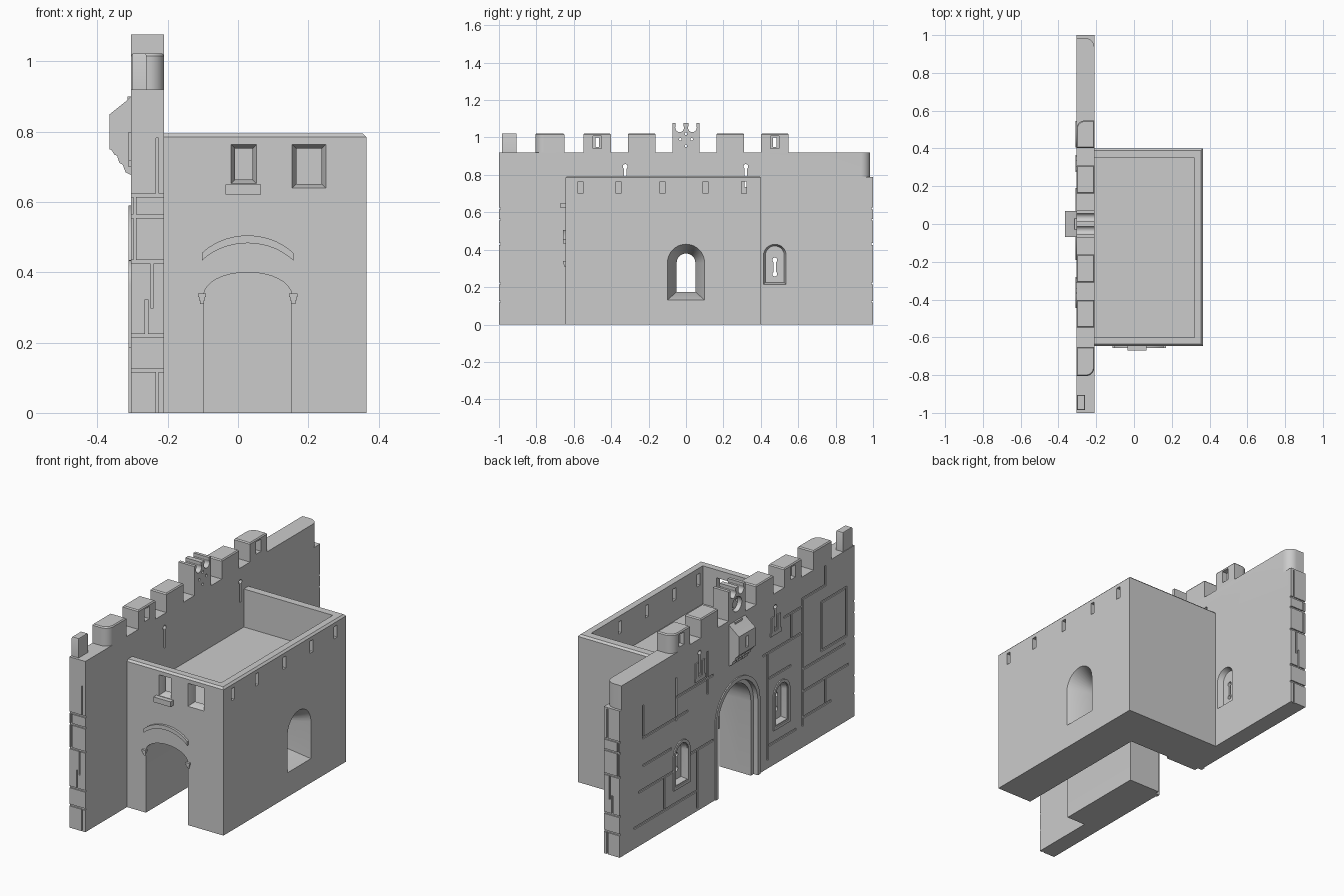
import bpy, bmesh
from math import sin, cos, pi

if "Cube" in bpy.data.objects:
    bpy.data.objects.remove(bpy.data.objects["Cube"])

AX = {'x': lambda p, a, b: (p, a, b), 'y': lambda p, a, b: (a, p, b), 'z': lambda p, a, b: (a, b, p)}


def loft(name, axis, rings):
    """Closed solid through rings [(position, 2D points)] along an axis."""
    bm = bmesh.new()
    rows = [[bm.verts.new(AX[axis](p, a, b)) for a, b in pts] for p, pts in rings]
    n = len(rows[0])
    for r, s in zip(rows, rows[1:]):
        for i in range(n):
            bm.faces.new((r[i], r[(i + 1) % n], s[(i + 1) % n], s[i]))
    bm.faces.new(rows[0])
    bm.faces.new(rows[-1])
    bmesh.ops.recalc_face_normals(bm, faces=bm.faces)
    me = bpy.data.meshes.new(name)
    bm.to_mesh(me)
    bm.free()
    ob = bpy.data.objects.new(name, me)
    bpy.context.collection.objects.link(ob)
    return ob


def prism(name, axis, lo, hi, pts):
    return loft(name, axis, [(lo, pts), (hi, pts)])


def rect(a0, a1, b0, b1):
    return [(a0, b0), (a1, b0), (a1, b1), (a0, b1)]


def box(name, x0, x1, y0, y1, z0, z1):
    return prism(name, 'z', z0, z1, rect(x0, x1, y0, y1))


def arc(c, z, w, h, n=16, t0=0, t1=pi):
    return [(c + w * cos(t0 + (t1 - t0) * i / n), z + h * sin(t0 + (t1 - t0) * i / n)) for i in range(n + 1)]


def arch(c, w, z0, zs, rise):
    return [(c - w, z0), (c + w, z0)] + arc(c, zs, w, rise)


def arch_band(c, w, t, z0, zs):
    return ([(c + w + t, z0)] + arc(c, zs, w + t, w + t) + [(c - w - t, z0), (c - w, z0)]
            + arc(c, zs, w, w)[::-1] + [(c + w, z0)])


def circle(c, z, r, n=12):
    return arc(c, z, r, r, n - 1, 0, 2 * pi * (n - 1) / n)


def keyhole(c, z0, z1, r=.013, w=.006):
    """Slit with a round eye at the top."""
    return [(c - w, z0), (c + w, z0)] + arc(c, z1, r, r, 12, -pi / 2 + .48, 1.5 * pi - .48)


def cut(ob, *cutters):
    bpy.context.view_layer.objects.active = ob
    for c in cutters:
        m = ob.modifiers.new('cut', 'BOOLEAN')
        m.object, m.operation, m.solver = c, 'DIFFERENCE', 'EXACT'
        bpy.ops.object.modifier_apply(modifier=m.name)
        bpy.data.objects.remove(c)


XO, XI = -.305, -.21  # outer and inner faces of the curtain wall

# Curtain wall with a rounded upper end
wall = box('curtain_wall', XO, XI, -1, 1, 0, .92)
cut(wall, prism('c', 'z', .79, 1, [(-.2, 1.02), (-.2, .935)] + arc(-.26, .935, .05, .05, 8, 0, pi / 2)
                + [(-.33, .985), (-.33, 1.02)]))

# Gatehouse with chamfered rim, sunk roof terrace
rim = [(0, .365, -.645, .40), (.785, .365, -.645, .40), (.795, .355, -.635, .39)]
tower = loft('gatehouse', 'z', [(z, rect(XI, x, y0, y1)) for z, x, y0, y1 in rim])
cut(tower, box('c', -.22, .32, -.60, .35, .59, .9))

# Gate passage: front gate, turning through the curtain wall
cut(tower, prism('c', 'y', -.7, .16, arch(.0275, .125, -.1, .335, .065)))
cut(tower, prism('c', 'x', -.25, .1515, arch(0, .145, -.1, .40, .145)))
cut(wall, prism('c', 'x', -.4, -.1, arch(0, .145, -.1, .40, .145)),
    prism('c', 'x', -.4, -.285, arch(0, .168, -.1, .40, .168)))
prism('outer_gate_moulding', 'x', -.311, -.295, arch_band(0, .168, .022, 0, .40))

# Side window with splayed reveal
cut(tower, loft('c', 'x', [(.37, arch(0, .102, .128, .33, .102)), (.27, arch(0, .05, .175, .33, .05)),
                           (.1, arch(0, .05, .175, .33, .05))]))

# Front windows with splayed reveals
for x0, x1, z0, z1 in ((-.022, .055, .65, .766), (.152, .252, .638, .766)):
    d = .014
    inner = rect(x0 + d, x1 - d, z0 + d, z1 - d)
    cut(tower, loft('c', 'y', [(-.65, rect(x0, x1, z0, z1)), (-.618, inner), (-.55, inner)]))
box('front_window_sill', -.035, .066, -.67, -.64, .622, .65)

# Gatehouse parapet slits
for y in (-.565, -.36, -.125, .105, .31):
    cut(tower, box('c', .30, .4, y - .013, y + .013, .70, .765))

# Front gate hood and imposts
hood = arc(.0275, .44, .125, .065) + arc(.0275, .46, .125, .025)[::-1]
hood = arc(.0275, .355, .175, .15, 14, pi / 4 - .05, 3 * pi / 4 + .05)
lower = [(x, z - .022) for x, z in hood][::-1]
prism('gate_hood_mould', 'y', -.657, -.64, hood + lower)
for s in (-1, 1):
    for k, (z0, z1, p) in enumerate(((.31, .32, .006), (.32, .33, .009), (.33, .34, .012))):
        x = .0275 + s * .13
        box('gate_impost', x - p, x + p, -.645 - p, -.64, z0, z1)

# Masonry joints: horizontal (z, y0, y1) and vertical (y, z0, z1)
g, dep = .006, XO + .006
courses = [(.11, .34, .88), (.29, .53, .84), (.57, .42, .80), (.42, .56, .80), (.68, .20, .52), (.33, .2, .4),
           (.12, -.5, -.27), (.48, -.46, -.27), (.62, -.56, -.22), (.76, -.56, -.40), (.30, -.95, -.56),
           (.42, -.92, -.56), (.46, -.93, -.72), (.72, -.93, -.72), (.80, -.75, -.56), (.16, -.8, -.56)]
joints = [(.80, .57, .74), (.52, .56, .78), (.34, 0.02, .33), (.62, .11, .29), (.25, .60, .82), (-.26, .05, .62),
          (-.56, .12, .80), (-.46, .62, .76), (-.72, .46, .72), (-.93, .46, .72), (-.75, .80, .90), (-.75, .16, .30)]
for z, y0, y1 in courses:
    cut(wall, box('c', -.35, dep, y0, y1, z - g, z + g))
for y, z0, z1 in joints:
    cut(wall, box('c', -.35, dep + .0005, y - g, y + g, z0 - g, z1 + g))

# Quoin joints on both wall ends
for s in (-1, 1):
    ya, yb = sorted((s * 1.03, s * .993))
    for z in (.122, .22, .43, .56, .62):
        cut(wall, box('c', -.35, -.205, ya, yb, z - .005, z + .005))
    for x, z0, z1 in ((-.23, 0, .122), (-.26, .22, .32), (-.245, .3, .43), (-.294, .43, .62), (-.23, .62, .78)):
        cut(wall, box('c', x - .004, x + .004, ya, yb + .0003, z0 - .002, z1 + .002))

# Lower arrow-slit windows on the outer face, framed
for y in (.475, -.375):
    cut(wall, loft('c', 'x', [(-.32, arch(y, .056, .20, .365, .056)), (-.275, arch(y, .04, .215, .365, .04))]),
        prism('c', 'x', -.29, -.1, keyhole(y, .27, .345)),
        prism('c', 'x', -.29, -.1, circle(y, .27, .013)))
    prism('slit_window_frame', 'x', -.311, -.30, arch_band(y, .054, .016, .20, .365))
    box('slit_window_sill', -.311, -.30, y - .07, y + .07, .185, .20)
# Niche on the inner face
cut(wall, loft('c', 'x', [(-.2, arch(.475, .064, .212, .37, .062)), (-.24, arch(.475, .05, .225, .37, .05))]))

# Upper keyhole slits with small raised surrounds
for y in (-.325, .32):
    cut(wall, prism('c', 'x', -.4, -.1, keyhole(y, .735, .845)))
    for s in (-1, 1):
        box('keyhole_surround', -.311, -.30, y + s * .027 - .012, y + s * .027 + .012, .72, .80)
    box('keyhole_base', -.311, -.30, y - .045, y + .045, .70, .72)


# Battlements
def merlon(y0, y1, x0=XO, x1=XI, corner=None):
    pts = rect(x0, x1, y0, y1)
    r = .045
    if corner == 'outer':
        pts[3:4] = arc(x0 + r, y1 - r, r, r, 8, pi / 2, pi)
    if corner == 'inner':
        pts[1:2] = arc(x1 - r, y0 + r, r, r, 8, -pi / 2, 0)
    cx, cy = (x0 + x1) / 2, (y0 + y1) / 2
    top = [(cx + (x - cx) * .9, cy + (y - cy) * .93) for x, y in pts]
    return loft('merlon', 'z', [(.915, pts), (1.016, pts), (1.022, top)])


merlon(-.985, -.905, -.302, -.26)
merlon(-.805, -.65, corner='inner')
for s in (-1, 1):
    ya, yb = sorted((s * .162, s * .31))
    merlon(ya, yb)
    y = s * .475
    m = merlon(y - .073, y + .073, corner='outer' if s > 0 else None)
    cut(m, box('c', -.24, -.2, y - .022, y + .022, .942, 1.008), box('c', -.32, -.28, y - .022, y + .022, .942, 1.008),
        box('c', -.33, -.18, y - .009, y + .009, .95, 1.0))

# Central crest: scalloped top, pierced holes, round recess outside
crest = box('central_crest', XO, XI, -.072, .072, .915, 1.077)
for y in (-.034, .034):
    cut(crest, prism('c', 'x', -.4, -.1, arch(y, .021, 1.05, 1.1, .01)),
        prism('c', 'x', -.4, -.1, circle(y, 1.052, .0235, 16)))
cut(crest, prism('c', 'x', -.4, -.28, circle(0, .985, .04, 20)))
for y, z in ((0, 1.02), (-.03, .99), (.03, .99), (0, .955)):
    cut(crest, prism('c', 'x', -.4, -.1, circle(y, z, .007)))

# Projecting box over the outer gate, on stepped corbels
bay = prism('projecting_bay', 'y', -.07, .07, [(-.30, .905), (-.315, .89), (-.365, .85), (-.365, .75), (-.30, .75)])
cut(bay, box('c', -.4, -.345, -.009, .009, .77, .83))
for y in (-.05, 0, .05):
    prism('bay_corbel', 'y', y - .018, y + .018, [(-.30, .752), (-.362, .752), (-.352, .735), (-.344, .732),
          (-.338, .712), (-.328, .706), (-.32, .685), (-.30, .675)])
box('bay_hood_block', -.315, -.30, -.03, .03, .88, .90)

# Smooth the curves, keep edges sharp
for o in bpy.context.scene.objects:
    o.select_set(True)
bpy.ops.object.shade_smooth_by_angle(angle=.5)
